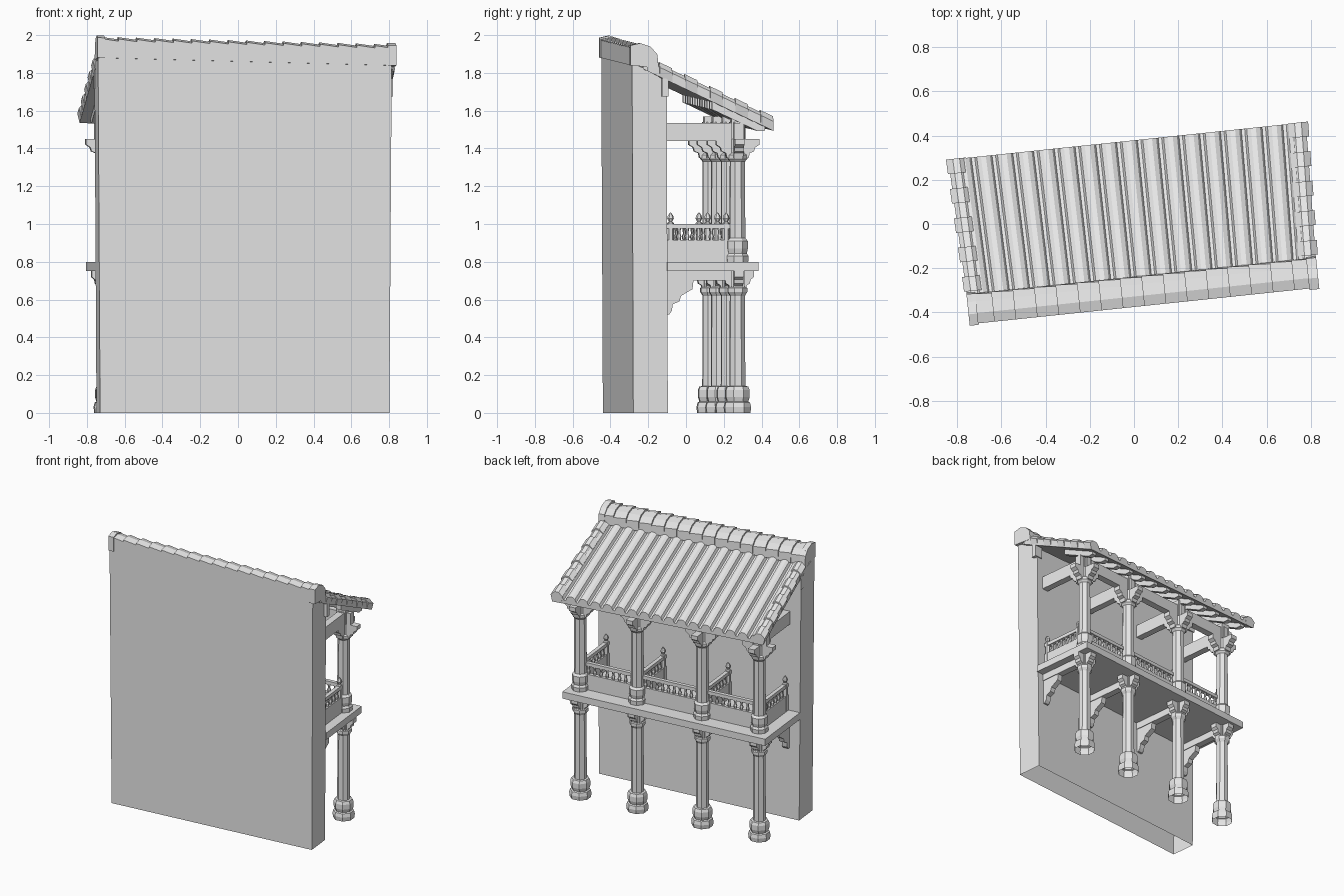
import bpy, bmesh, math

if "Cube" in bpy.data.objects:
    bpy.data.objects.remove(bpy.data.objects["Cube"])

stone = bpy.data.materials.new("light_grey")
stone.use_nodes = True
stone.diffuse_color = (0.8, 0.8, 0.8, 1)
stone.node_tree.nodes["Principled BSDF"].inputs["Base Color"].default_value = (0.8, 0.8, 0.8, 1)

# The house stands turned by six degrees; parts are laid out along (u, v) of the wall
TURN = math.radians(6)
ORIGIN = (-0.73, -0.44, 0)
FALL, LEAN = 0.474, 0.026   # roof pitch, and sag along the ridge
COLUMNS = (0.097, 0.535, 1.035, 1.474)
COL_V = 0.561


def finish(name, bm, warp=None):
    if warp:
        for vert in bm.verts:
            vert.co = warp(*vert.co)
    bmesh.ops.recalc_face_normals(bm, faces=bm.faces)
    mesh = bpy.data.meshes.new(name)
    bm.to_mesh(mesh)
    bm.free()
    mesh.materials.append(stone)
    obj = bpy.data.objects.new(name, mesh)
    obj.location = ORIGIN
    obj.rotation_euler.z = TURN
    bpy.context.collection.objects.link(obj)
    return obj


def add_prism(bm, pts, axis, a, b):
    """Extrude a (side, height) profile along u or v."""
    def place(p, t):
        return (t, p[0], p[1]) if axis == "u" else (p[0], t, p[1])
    ends = [[bm.verts.new(place(p, t)) for p in pts] for t in (a, b)]
    n = len(pts)
    for i in range(n):
        j = (i + 1) % n
        bm.faces.new((ends[0][i], ends[0][j], ends[1][j], ends[1][i]))
    bm.faces.new(ends[0])
    bm.faces.new(ends[1][::-1])


def add_box(bm, u0, u1, v0, v1, z0, z1):
    add_prism(bm, [(v0, z0), (v1, z0), (v1, z1), (v0, z1)], "u", u0, u1)


def add_lathe(bm, u, v, profile, sides=8):
    rings = []
    for r, z in profile:
        rings.append([bm.verts.new((u + r * math.cos((k + .5) * math.tau / sides),
                                    v + r * math.sin((k + .5) * math.tau / sides), z))
                      for k in range(sides)])
    for low, high in zip(rings, rings[1:]):
        for k in range(sides):
            j = (k + 1) % sides
            bm.faces.new((low[k], low[j], high[j], high[k]))
    bm.faces.new(rings[-1])


def sag(u, v, z):
    return (u, v, z - LEAN * u)


def pitch(u, v, z):
    return (0.78 + (u - 0.78) * (1 + 0.04 * v), v, z - LEAN * u - FALL * v)


# Wall, open underneath, with a top that follows the roof
bm = bmesh.new()
add_prism(bm, [(0, 0), (0, 1.89), (.1, 1.85), (.184, 1.79), (.184, 0)], "u", 0, 1.54)
bmesh.ops.delete(bm, geom=[f for f in bm.faces if f.calc_center_median().z < .01], context="FACES")
finish("wall", bm, lambda u, v, z: (.77 + (u - .77) * (1 + .008 * z), v - .004 * z,
                                    z - LEAN * u * (z > 1)))

# Floor slab
bm = bmesh.new()
add_box(bm, -.005, 1.555, .18, .665, .75, .80)
finish("balcony_floor", bm)

# Columns on two storeys
LOWER = [(.072, 0), (.076, .03), (.07, .055), (.06, .06), (.068, .085), (.068, .12), (.06, .14),
         (.044, .142), (.042, .62), (.055, .64), (.055, .66), (.045, .67), (.045, .75)]
UPPER = [(.06, .80), (.062, .83), (.052, .845), (.058, .87), (.058, .91), (.044, .925), (.042, 1.33),
         (.055, 1.345), (.055, 1.365), (.045, 1.375), (.045, 1.54)]
for i, u in enumerate(COLUMNS):
    for name, profile in (("lower_column", LOWER), ("upper_column", UPPER)):
        bm = bmesh.new()
        add_lathe(bm, u, COL_V, profile)
        finish(f"{name}_{i + 1}", bm)

    # Stepped corbel arms spreading both ways from each column head
    for name, z, arm in (("lower_corbel", .75, .085), ("upper_corbel", 1.45, .115)):
        bm = bmesh.new()
        steps = [(-arm, 0), (-arm, -.03), (-arm * .8, -.045), (-arm * .75, -.065), (-arm * .55, -.075),
                 (-arm * .5, -.1)]
        steps += [(-s, h) for s, h in reversed(steps)]
        add_prism(bm, [(u + s, z + h) for s, h in steps], "v", COL_V - .025, COL_V + .025)
        add_prism(bm, [(COL_V + s, z + h) for s, h in steps], "u", u - .025, u + .025)
        finish(f"{name}_{i + 1}", bm)
    bm = bmesh.new()
    add_box(bm, u - .035, u + .035, COL_V - .035, COL_V + .035, .645, .75)
    add_box(bm, u - .035, u + .035, COL_V - .035, COL_V + .035, 1.45, 1.57)
    finish(f"column_head_{i + 1}", bm)

    # Cross beams from the wall, and the scrolled bracket below
    bm = bmesh.new()
    add_box(bm, u - .025, u + .025, .18, COL_V, .70, .75)
    add_box(bm, u - .025, u + .025, .18, COL_V, 1.44, 1.535)
    finish(f"cross_beams_{i + 1}", bm)
    bm = bmesh.new()
    scroll = [(.18, .70), (.325, .70), (.32, .655), (.285, .635), (.26, .62), (.25, .59), (.215, .575),
              (.21, .54), (.195, .52), (.18, .52)]
    add_prism(bm, scroll, "u", u - .02, u + .02)
    finish(f"wall_bracket_{i + 1}", bm)

# Long eaves beam
bm = bmesh.new()
add_box(bm, .03, 1.54, COL_V - .025, COL_V + .025, 1.45, 1.535)
finish("eaves_beam", bm)


# Railings: low parapet, balusters, handrail and finial posts
def railing(name, start, end, posts):
    bm = bmesh.new()
    (u0, v0), (u1, v1) = start, end
    along_u = u1 - u0 > v1 - v0
    pu, pv = (0, .014) if along_u else (.014, 0)
    add_box(bm, u0 - pu, u1 + pu, v0 - pv, v1 + pv, .80, .915)
    add_box(bm, u0 - pu, u1 + pu, v0 - pv, v1 + pv, .975, 1.0)
    count = round(max(u1 - u0, v1 - v0) / .045)
    for k in range(count):
        t = (k + .5) / count
        add_lathe(bm, u0 + (u1 - u0) * t, v0 + (v1 - v0) * t,
                  [(.009, .91), (.013, .935), (.007, .95), (.011, .978)], 6)
    for u, v in posts:
        add_lathe(bm, u, v, [(.018, .80), (.018, 1.005), (.009, 1.012), (.018, 1.03), (.014, 1.045),
                             (.003, 1.06)], 6)
    finish(name, bm)


for i, (a, b) in enumerate(zip(COLUMNS, COLUMNS[1:])):
    railing(f"back_railing_{i + 1}", (a + .03, COL_V - .02), (b - .03, COL_V - .02), [])
for i, u in enumerate(COLUMNS):
    railing(f"side_railing_{i + 1}", (u, .185), (u, COL_V - .03), [(u, .205), (u, COL_V - .06)])

# Tiled roof: rolls of round tile with flat pans between, on a thick deck
ROLLS, LEFT, RIGHT = 17, 0.0, 1.56
step = (RIGHT - LEFT) / ROLLS
profile = [(RIGHT, 1.885), (LEFT, 1.885)]
for k in range(ROLLS):
    for s, h in ((.0, .0), (.16, .0), (.26, .022), (.46, .034), (.7, .034), (.9, .022)):
        profile.append((LEFT + (k + s) * step, 1.91 + h))
profile.append((RIGHT, 1.91))
bm = bmesh.new()
add_prism(bm, profile, "v", .05, .738)
finish("tiled_roof", bm, pitch)

# Overlapping edge tiles down both gables
for name, u, side in (("right_edge", LEFT, 1), ("left_edge", RIGHT, -1)):
    bm = bmesh.new()
    for k in range(5):
        v0, v1 = .07 + k * .134, .07 + (k + 1) * .134
        for lift, a, b in ((0, v0, (v0 + v1) / 2), (.01, (v0 + v1) / 2, v1)):
            pts = [(-.008, 1.885), (-.01 - lift, 1.935), (.01, 1.952 + lift), (.04, 1.952 + lift),
                   (.058 + lift, 1.935), (.06, 1.885)]
            add_prism(bm, [(u + side * s, h) for s, h in pts], "v", a, b)
    finish(f"{name}_tiles", bm, pitch)

# Rafter ends under the eaves
bm = bmesh.new()
for k in range(13):
    u = .06 + k * .12
    add_prism(bm, [(.42, 1.89), (.70, 1.89), (.70, 1.865), (.66, 1.845), (.42, 1.845)],
              "u", u - .018, u + .018)
finish("rafters", bm, pitch)

# Purlin ends at the wall
bm = bmesh.new()
for a, b in ((-.015, .04), (1.51, 1.575)):
    add_box(bm, a, b, .15, .185, 1.715, 1.81)
finish("purlin_ends", bm, sag)

# Ridge of stepped cap tiles with larger end caps
RIDGE = [(-.012, 1.88), (-.012, 1.97), (.035, 1.98), (.085, 1.965), (.118, 1.93), (.125, 1.87)]
bm = bmesh.new()
pieces = 16
width = 1.56 / pieces
for k in range(pieces):
    before = len(bm.verts)
    add_prism(bm, RIDGE, "u", k * width, (k + 1) * width + .002)
    bm.verts.ensure_lookup_table()
    for vert in bm.verts[before:before + len(RIDGE)]:
        if vert.co.z > 1.9:
            vert.co.z += .012
            vert.co.y += .006 if vert.co.y > .05 else 0
finish("ridge_tiles", bm, sag)
bm = bmesh.new()
for a, b in ((-.015, .025), (1.53, 1.575)):
    add_prism(bm, [(.055 + (s - .055) * 1.1, 1.88 + (h - 1.88) * 1.18) for s, h in RIDGE], "u", a, b)
finish("ridge_end_caps", bm, sag)
